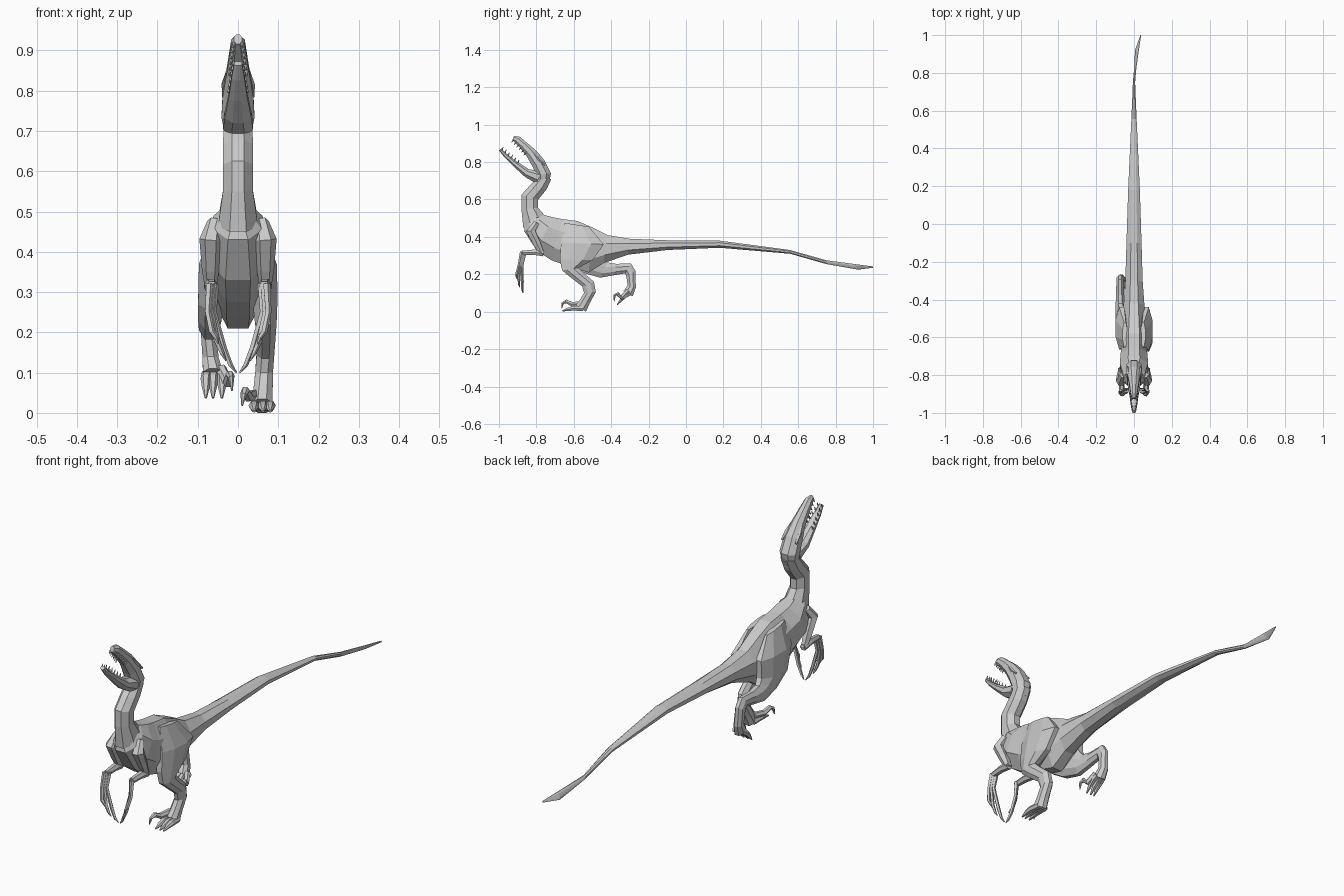
import bpy, bmesh, math
from mathutils import Vector


def skin(name, rings):
    """Bridge a list of equal point rings into a closed flat-shaded mesh."""
    bm = bmesh.new()
    loops = [[bm.verts.new(p) for p in ring] for ring in rings]
    n = len(loops[0])
    for a, b in zip(loops, loops[1:]):
        for i in range(n):
            j = (i + 1) % n
            bm.faces.new((a[i], a[j], b[j], b[i]))
    bm.faces.new(loops[0])
    bm.faces.new(loops[-1])
    bmesh.ops.recalc_face_normals(bm, faces=bm.faces)
    me = bpy.data.meshes.new(name)
    bm.to_mesh(me)
    bm.free()
    ob = bpy.data.objects.new(name, me)
    bpy.context.collection.objects.link(ob)
    return ob


def loft(name, sections, n=8):
    """Sections: outline point A (y, z), opposite point B (y, z), half width, x at A, x at B."""
    rings, k = [], 1 / math.cos(math.pi / n)
    for s in sections:
        ya, za, yb, zb, w = s[:5]
        xa = s[5] if len(s) > 5 else 0
        xb = s[6] if len(s) > 6 else xa
        a, b = Vector((xa, ya, za)), Vector((xb, yb, zb))
        mid, half = (a + b) / 2, (a - b) / 2
        ring = []
        for i in range(n):
            t = (i + 0.5) * math.tau / n
            ring.append(mid + half * k * math.cos(t) + Vector((w * k * math.sin(t), 0, 0)))
        rings.append(ring)
    return skin(name, rings)


def limb(name, pts, radii, n=6, flip=1):
    """Tapered tube along a path; flip=-1 mirrors it in x."""
    p = [Vector((x * flip, y, z)) for x, y, z in pts]
    rings = []
    for i, c in enumerate(p):
        t = (p[min(i + 1, len(p) - 1)] - p[max(i - 1, 0)]).normalized()
        side = Vector((1, 0, 0))
        side = (side - t * side.dot(t)).normalized()
        up = t.cross(side)
        rings.append([c + radii[i] * (side * math.cos(a) + up * math.sin(a))
                      for a in [j * math.tau / n for j in range(n)]])
    return skin(name, rings)


# Torso running into the long tail with a twisted blade tip
loft("body_and_tail", [
    (-.80, .53, -.86, .47, .035), (-.75, .515, -.865, .43, .06),
    (-.71, .505, -.80, .33, .075), (-.66, .495, -.72, .275, .07),
    (-.58, .485, -.62, .24, .07), (-.50, .45, -.52, .21, .062),
    (-.42, .41, -.44, .26, .055), (-.30, .39, -.31, .305, .046),
    (-.10, .382, -.10, .33, .04), (.18, .38, .18, .342, .031),
    (.556, .33, .556, .31, .014), (.75, .275, .75, .255, .006),
    (.90, .255, .92, .225, .002, .022, .006), (1.0, .242, 1.0, .235, .002, .036)])

# Neck
loft("neck", [
    (-.735, .49, -.87, .45, .05), (-.79, .555, -.88, .55, .037),
    (-.79, .60, -.88, .625, .037), (-.745, .655, -.835, .675, .037),
    (-.72, .71, -.80, .71, .036)])

# Skull with upper jaw, and open lower jaw
loft("skull", [
    (-.735, .675, -.80, .68, .03), (-.722, .74, -.80, .73, .041),
    (-.757, .81, -.82, .775, .038), (-.80, .86, -.85, .828, .029),
    (-.85, .903, -.885, .873, .022), (-.89, .936, -.915, .903, .017),
    (-.92, .94, -.927, .916, .010)])
loft("lower_jaw", [
    (-.77, .75, -.80, .685, .037), (-.84, .762, -.86, .72, .033),
    (-.905, .803, -.92, .775, .023), (-.96, .845, -.97, .825, .016),
    (-.988, .873, -1.0, .862, .010)])

# Teeth along both jaws
for s in (1, -1):
    for i in range(6):
        t = i / 5
        x = .010 + .012 * t
        y, z = -.922 + .065 * t, .915 - .070 * t
        limb("upper_tooth", [(x, y, z + .005), (x, y - .010, z - .009)], [.005, .001], 4, s)
        y, z = -.985 + .085 * t, .868 - .068 * t
        limb("lower_tooth", [(x, y, z - .004), (x, y + .008, z + .012)], [.005, .001], 4, s)

# Arms with three hooked fingers each
for s in (1, -1):
    limb("brow_ridge", [(.036, -.755, .785), (.034, -.785, .815), (.024, -.82, .855)],
         [.005, .008, .004], 5, s)
    limb("upper_arm", [(.058, -.80, .475), (.068, -.83, .43), (.068, -.795, .36), (.068, -.768, .305)],
         [.018, .028, .022, .014], 6, s)
    limb("forearm", [(.068, -.762, .31), (.067, -.81, .318), (.065, -.875, .315)],
         [.016, .017, .013], 6, s)
    for j, (tx, ty, tz) in enumerate([(.048, -.905, .17), (.03, -.893, .13), (.004, -.875, .10)]):
        x0 = .075 - .007 * j
        y0 = -.878 + .008 * j
        limb("finger", [(x0 - .004, y0, .32), (x0, y0 - .014, .25), (x0 * .55 + tx * .5, ty, tz * .6 + .10),
                        (tx * .75 + x0 * .25, ty, tz + .018), (tx, ty + .004, tz)],
             [.010, .008, .008, .006, .002], 5, s)

# Planted leg
loft("planted_leg", [
    (-.65, .475, -.52, .455, .012, .048), (-.668, .37, -.44, .36, .032, .065),
    (-.675, .28, -.50, .275, .031, .067), (-.662, .22, -.575, .235, .027, .069),
    (-.625, .19, -.55, .21, .024, .070), (-.555, .135, -.492, .16, .022, .068),
    (-.545, .10, -.482, .105, .022, .065), (-.57, .06, -.515, .045, .024, .062),
    (-.59, .035, -.535, 0, .026, .060)])

# Trailing leg lifted behind the body
loft("trailing_leg", [
    (-.65, .475, -.52, .455, .012, -.048), (-.665, .37, -.44, .37, .032, -.065),
    (-.63, .26, -.44, .29, .031, -.068), (-.55, .208, -.43, .275, .029, -.070),
    (-.46, .182, -.42, .264, .025, -.072), (-.385, .195, -.375, .256, .022, -.074),
    (-.325, .205, -.295, .258, .019, -.074), (-.318, .185, -.271, .22, .019, -.073),
    (-.312, .14, -.268, .13, .020, -.068), (-.335, .11, -.285, .082, .025, -.062)])

# Walking toes with claws, and raised sickle claws
for x0, x1 in ((.042, .04), (.06, .062), (.076, .08)):
    limb("planted_toe", [(x0, -.55, .016), (x1, -.605, .018), (x1, -.635, .012), (x1, -.662, .004)],
         [.014, .014, .010, .003], 6)
    limb("trailing_toe", [(-x0, -.30, .10), (-x1, -.325, .085), (-x1, -.345, .065), (-x1, -.368, .037)],
         [.014, .013, .010, .003], 6)
limb("planted_sickle_claw", [(.04, -.555, .045), (.026, -.61, .04), (.018, -.64, .055),
                             (.014, -.66, .045), (.010, -.664, .018)], [.014, .013, .011, .008, .002], 6)
limb("trailing_sickle_claw", [(-.042, -.31, .11), (-.026, -.345, .075), (-.020, -.365, .095),
                              (-.017, -.382, .088), (-.015, -.384, .055)], [.014, .013, .011, .008, .002], 6)
